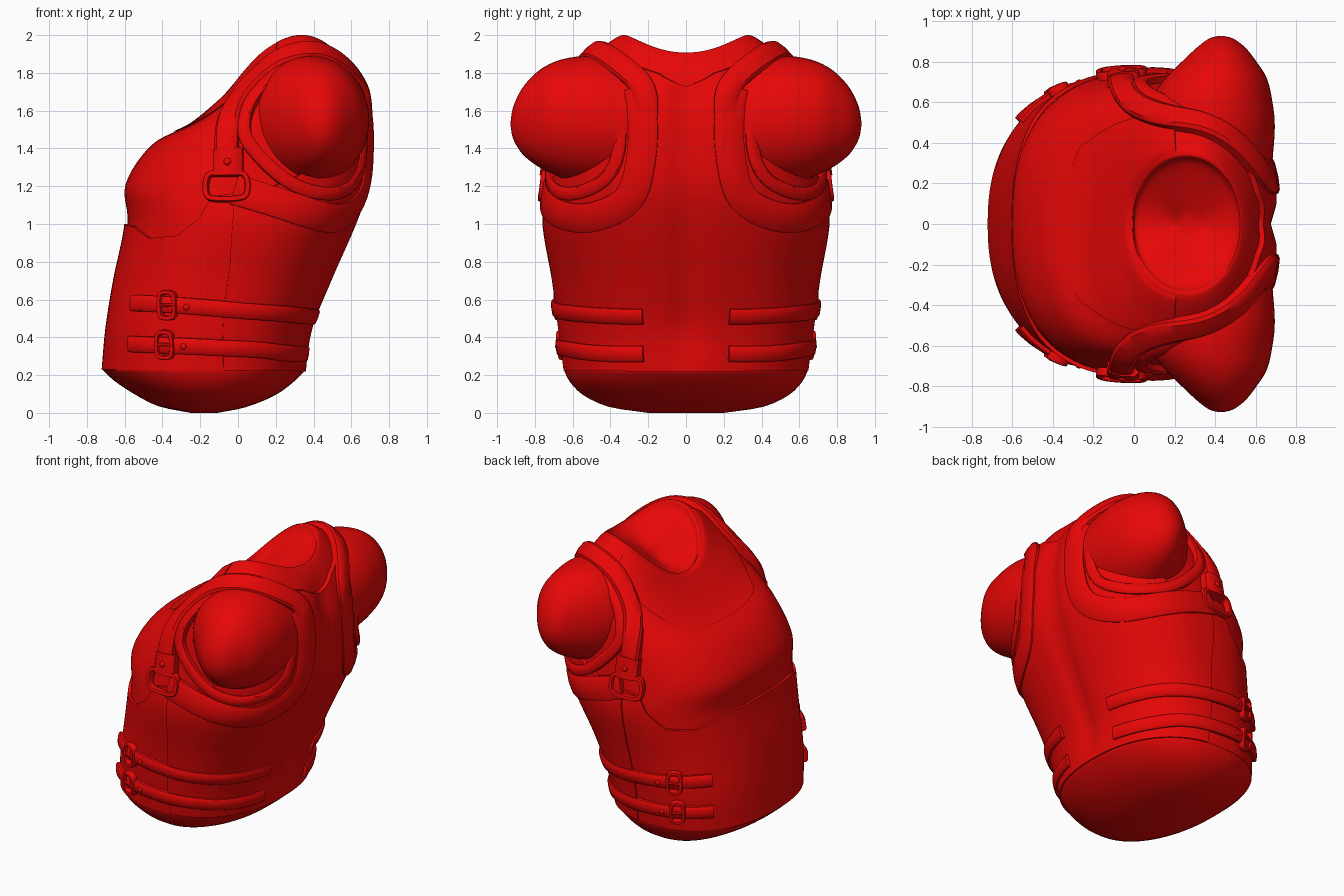
import bpy, math
from mathutils import Vector
from mathutils.bvhtree import BVHTree

if "Cube" in bpy.data.objects:
    bpy.data.objects.remove(bpy.data.objects["Cube"])

RED = bpy.data.materials.new("red")
RED.diffuse_color = (0.8, 0.002, 0.002, 1)
RED.use_nodes = True
RED.node_tree.nodes["Principled BSDF"].inputs["Base Color"].default_value = RED.diffuse_color

# Torso rings: front x, front z, back x, back z, half width, side lift, squareness
RINGS = [(-.70, .23, .34, .22, .640, 0, 2.3), (-.72, .23, .35, .22, .645, 0, 2.3),
         (-.72, .23, .35, .22, .645, 0, 2.3), (-.70, .45, .39, .45, .67, 0, 2.4),
         (-.66, .70, .49, .70, .70, 0, 2.4), (-.60, 1.0, .62, 1.0, .75, 0, 2.5),
         (-.61, 1.21, .685, 1.2, .73, 0, 2.5), (-.47, 1.42, .70, 1.42, .70, .03, 2.4),
         (-.26, 1.53, .69, 1.6, .66, .10, 2.3), (-.11, 1.65, .64, 1.76, .55, .14, 2.2),
         (-.03, 1.72, .55, 1.9, .37, .175, 2.1), (.01, 1.69, .51, 1.88, .31, .14, 2.0),
         (.20, 1.74, .33, 1.8, .06, .02, 2.0)]
# Rounded underside, used for v = 0..2
BOTTOM = [(-.25, 0, -.11, 0, .20, 0, 2), (-.42, .035, .04, .03, .41, 0, 2.1),
          (-.55, .10, .19, .09, .545, 0, 2.2), (-.655, .17, .29, .16, .615, 0, 2.3), RINGS[2]]


def catmull(a, b, c, d, t):
    return [.5 * (2*q + (r-p)*t + (2*p-5*q+4*r-s)*t*t + (3*q-p-3*r+s)*t**3)
            for p, q, r, s in zip(a, b, c, d)]


def ring(v):
    rings, v, low = (BOTTOM, v * 2, 0) if v < 2 else (RINGS, v, 2)
    top = len(rings) - 1
    i = min(int(v), top - 1)
    b, c = rings[i], rings[i + 1]
    a = rings[i-1] if i > low else [2*p - q for p, q in zip(b, c)]
    return catmull(a, b, c, rings[min(i + 2, top)], v - i)


def surf(deg, v, off=0.0):
    """Torso surface; 0 degrees is the back, 180 the chest."""
    xf, zf, xb, zb, hy, lift, n = ring(v)
    c, s = math.cos(math.radians(deg)), math.sin(math.radians(deg))
    k = math.copysign(abs(c) ** (2/n), c)
    y = (hy + off) * math.copysign(abs(s) ** (2/n), s)
    x = (xf + xb) / 2 + ((xb - xf) / 2 + off) * k
    if c > 0 and 2 < v < 9.5:       # spine groove
        x -= .035 * math.exp(-(y / .07) ** 2) * min(1, v - 2, 9.5 - v)
    return Vector((x, y, zf + (zb - zf) * (k + 1) / 2 + lift * s * s))


def make(name, verts, faces, mirror=False, angle=40):
    me = bpy.data.meshes.new(name)
    me.from_pydata([tuple(v) for v in verts], [], faces)
    me.materials.append(RED)
    me.shade_smooth()
    me.set_sharp_from_angle(angle=math.radians(angle))
    ob = bpy.data.objects.new(name, me)
    bpy.context.collection.objects.link(ob)
    if mirror:
        m = ob.modifiers.new("mirror", 'MIRROR')
        m.use_axis = (False, True, False)
        m.use_mirror_merge = False


def grid(rows, cols, wrap_c=False, wrap_r=False):
    return [(r*cols + c, r*cols + (c+1) % cols, (r+1) % rows*cols + (c+1) % cols, (r+1) % rows*cols + c)
            for r in range(rows if wrap_r else rows - 1) for c in range(cols if wrap_c else cols - 1)]


def table(tab, d):
    for (a, p), (b, q) in zip(tab, tab[1:]):
        if d <= b:
            return p + (q - p) * max(0, d - a) / (b - a)
    return tab[-1][1]


def sheet(name, centre, half, low, high, off, nu=64, nv=28):
    """Plate lying on the torso, with its border turned inward."""
    verts = []
    for j in range(-1, nv + 2):
        for i in range(-1, nu + 2):
            edge = i in (-1, nu + 1) or j in (-1, nv + 1)
            t = 2 * min(max(i, 0), nu) / nu - 1
            d = abs(centre - abs(t) * table(half, 9))
            a, b = table(low, d), table(high, d)
            v = a + (b - a) * min(max(j, 0), nv) / nv
            verts.append(surf(centre + t * table(half, v), v, -.03 if edge else off))
    make(name, verts, grid(nv + 3, nu + 3))


# Body with rounded bottom and hollow neck
N, M = 72, 72
body_v = [surf(360 * i / N, v, -.015 * min(1, max(0, 2 * (v - 2))))
          for v in (12 * j / M for j in range(M + 1)) for i in range(N)]
body_f = grid(M + 1, N, wrap_c=True)
make("body", body_v, body_f + [tuple(reversed(range(N))), tuple(range(M*N, M*N + N))], angle=50)

# Front plate, back plate and collar panel
sheet("front_plate", 180, [(2, 99), (5, 88), (9, 86)], [(0, 2), (180, 2)],
      [(94, 5.8), (102, 5.7), (108, 5.1), (118, 4.78), (137, 4.73), (155, 4.95), (180, 5)], .002)
sheet("back_plate", 0, [(2, 81), (5, 92), (9, 94)], [(0, 2), (180, 2)],
      [(0, 8.8), (15, 9.2), (30, 9.3), (45, 8), (60, 6.5), (94, 5.7)], .01)
sheet("collar_panel", 180, [(0, 80), (12, 80)], [(100, 9.4), (120, 8.6), (150, 7.65), (180, 7.6)],
      [(0, 9.95), (180, 9.95)], 0, nv=12)

# Surface that the straps rest on
skin = BVHTree.FromPolygons([surf(360 * i / N, 12 * j / M, .008) for j in range(M + 1) for i in range(N)], body_f)


def snap(p):
    q, n, _, _ = skin.find_nearest(Vector(p))
    return q, n


def path(pts, closed=False, n=6):
    k, out = len(pts), []
    for i in range(k if closed else k - 1):
        g = [pts[(i+o) % k] if closed else pts[min(max(i+o, 0), k-1)] for o in (-1, 0, 1, 2)]
        out += [catmull(*g, t / n) for t in range(n)]
    return out if closed else out + [pts[-1]]


def strap(name, pts, width, height, closed=False, lift=0.0, fade=0):
    """Padded band that follows the torso surface, on both sides."""
    pp = [snap(p) for p in path(pts, closed)]
    k, verts = len(pp), []
    pos, nor = [p for p, _ in pp], [n for _, n in pp]
    near = lambda i: i % k if closed else min(max(i, 0), k - 1)
    for _ in range(3):
        nor = [(nor[near(i-1)] + nor[i] + nor[near(i+1)]).normalized() for i in range(k)]
        if width > .05:
            pos = [(pos[near(i-1)] + pos[i]*2 + pos[near(i+1)]) / 4 if closed or 0 < i < k-1 else pos[i]
                   for i in range(k)]
    prof = [(-.5, -.02), (-.5, height*.6), (-.38, height), (0, height*1.1),
            (.38, height), (.5, height*.6), (.5, -.02)]
    for i in range(k):
        side = nor[i].cross(pos[near(i+1)] - pos[near(i-1)]).normalized()
        thin = min(1, i / fade) if fade else 1
        for s, h in prof:
            q, _ = snap(pos[i] + side * s * width)
            verts.append(q + nor[i] * (h * thin + lift))
    c = len(prof)
    faces = grid(k, c, True, closed)
    if not closed:
        faces += [tuple(range(c)), tuple(reversed(range((k-1)*c, k*c)))]
    make(name, verts, faces, True)


def stud(name, p, r, lift):
    q, n = snap(p)
    rot = n.to_track_quat('Z', 'Y')
    verts = [q + rot @ Vector((r*math.cos(a)*math.cos(b), r*math.cos(a)*math.sin(b), lift + r*.7*math.sin(a)))
             for a in (-.3, .2, .7, 1.2) for b in (math.tau * i / 12 for i in range(12))]
    make(name, verts, grid(4, 12, True) + [tuple(range(36, 48))], True)


def frame(name, x, y, z, w, h, lift, bar=.024):
    """Buckle frame with clipped corners."""
    shape = [(-.5, -.3), (-.5, .3), (-.3, .5), (.3, .5), (.5, .3), (.5, -.3), (.3, -.5), (-.3, -.5)]
    strap(name, [(x + a*w, y, z + b*h) for a, b in shape], bar, .02, True, lift)


# Shoulder stumps: y, centre x, centre z, radius x, radius z
ARM = [(.28, .38, 1.53, .30, .33), (.48, .385, 1.55, .31, .34), (.62, .385, 1.555, .295, .325),
       (.72, .405, 1.56, .25, .288), (.80, .42, 1.555, .185, .24), (.87, .43, 1.545, .12, .17),
       (.915, .43, 1.535, .06, .085), (.928, .43, 1.53, .01, .015)]
arm = [(cx + rx*math.cos(a), y, cz + rz*math.sin(a)) for y, cx, cz, rx, rz in path(ARM, n=3)
       for a in (math.tau * i / 40 for i in range(40))]
L = len(arm)
make("shoulder", arm, [f[::-1] for f in grid(L // 40, 40, True)] + [tuple(range(L-40, L))[::-1]], True, 60)

# Harness running under the arm, up the back and over the shoulder
strap("under_arm_band", [(-.02, .73, 1.18), (.15, .74, 1.13), (.4, .66, 1.05), (.56, .5, 1.03),
      (.66, .3, 1.13), (.71, .24, 1.35), (.70, .23, 1.55), (.65, .25, 1.72)], .16, .02)
strap("shoulder_strap", [(.70, .23, 1.48), (.69, .21, 1.6), (.64, .23, 1.73), (.52, .37, 1.85), (.37, .47, 1.9),
      (.2, .51, 1.84), (.05, .56, 1.68), (-.04, .63, 1.5), (-.06, .69, 1.27)], .125, .036, fade=10)
strap("armhole_rim", [(.03, .66, 1.5), (.13, .6, 1.72), (.36, .53, 1.87), (.58, .42, 1.77),
      (.67, .35, 1.5), (.64, .40, 1.26), (.5, .58, 1.16), (.3, .7, 1.2), (.12, .72, 1.35)], .07, .02, True)

# Shoulder buckle: leather tab, stud and ring
strap("shoulder_buckle_tab", [(-.05, .69, 1.39), (-.05, .70, 1.32), (-.05, .71, 1.25)], .16, .042)
stud("shoulder_stud", (-.05, .70, 1.32), .02, .046)
frame("shoulder_buckle_ring", -.06, .73, 1.2, .21, .14, .015, .03)

# Waist straps with buckles and studs
strap("upper_waist_strap", [(-.545, .5, .58), (-.4, .63, .575), (-.2, .70, .56), (.1, .69, .53),
      (.3, .6, .505), (.42, .42, .49), (.46, .24, .49)], .085, .022)
strap("lower_waist_strap", [(-.56, .5, .365), (-.4, .62, .36), (-.2, .67, .35), (.1, .66, .33),
      (.28, .5, .31), (.38, .23, .31)], .085, .022)
for label, x, z in (("upper", -.37, .57), ("lower", -.39, .36)):
    frame(label + "_waist_buckle", x, .65, z, .085, .13, .016)
    strap(label + "_buckle_prong", [(x - .04, .65, z), (x, .66, z), (x + .04, .67, z)], .02, .036)
    stud(label + "_waist_stud", (x + .1, .69, z - .01), .017, .022)
